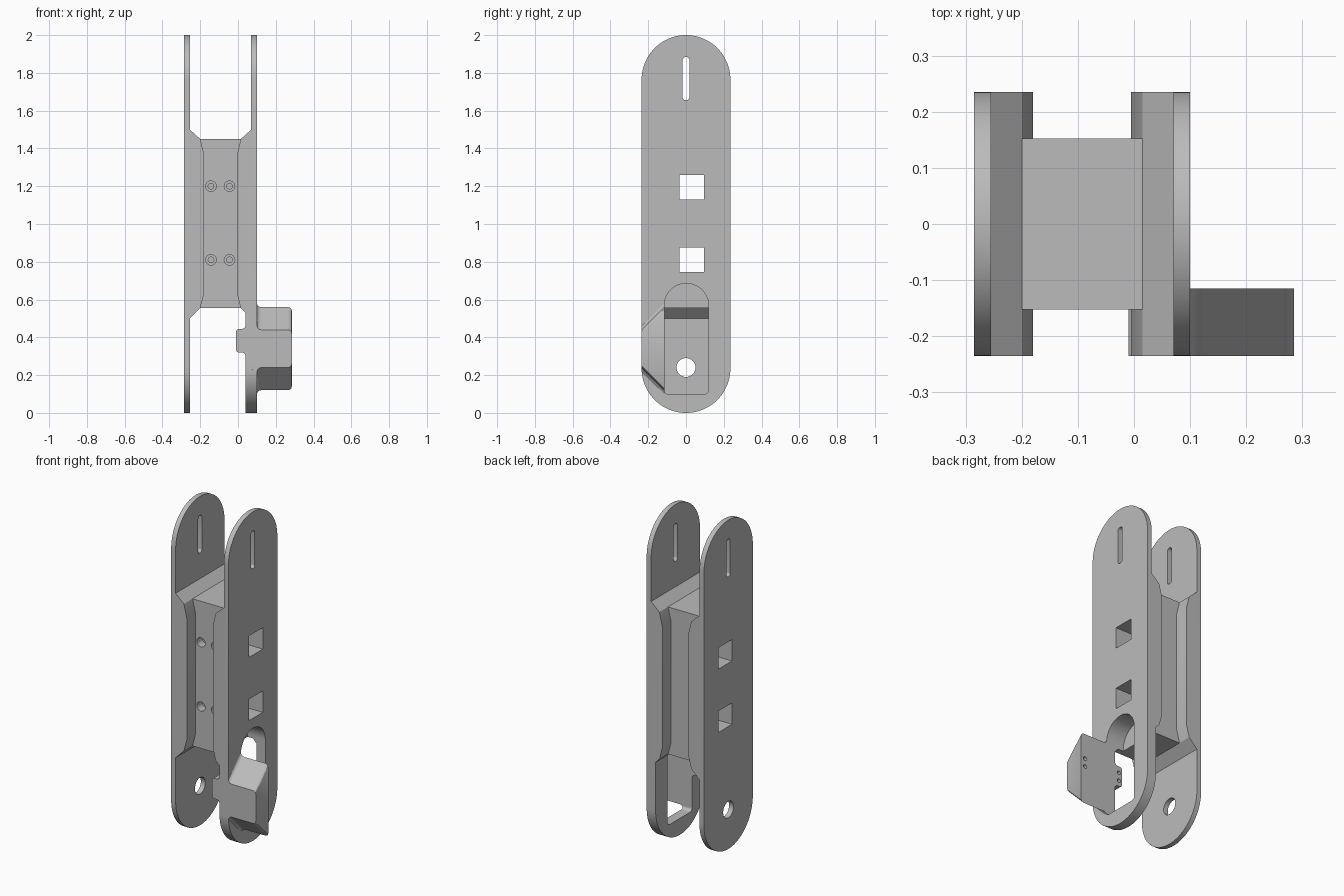
import bpy, bmesh, math
from mathutils import Vector

if "Cube" in bpy.data.objects:
    bpy.data.objects.remove(bpy.data.objects["Cube"])

grey = bpy.data.materials.new("light_grey")
grey.diffuse_color = (0.5, 0.5, 0.5, 1)
grey.use_nodes = True
grey.node_tree.nodes["Principled BSDF"].inputs["Base Color"].default_value = grey.diffuse_color


def loft(name, rings):
    """Solid skinned through matching closed rings of 3D points."""
    bm = bmesh.new()
    vs = [[bm.verts.new(p) for p in r] for r in rings]
    n = len(rings[0])
    bm.faces.new(vs[0])
    bm.faces.new(vs[-1])
    for a, b in zip(vs, vs[1:]):
        for i in range(n):
            j = (i + 1) % n
            bm.faces.new((a[i], a[j], b[j], b[i]))
    bmesh.ops.recalc_face_normals(bm, faces=bm.faces)
    me = bpy.data.meshes.new(name)
    bm.to_mesh(me)
    bm.free()
    me.materials.append(grey)
    ob = bpy.data.objects.new(name, me)
    bpy.context.collection.objects.link(ob)
    return ob


def along_x(name, yz, x0, x1):
    return loft(name, [[(x, y, z) for y, z in yz] for x in (x0, x1)])


def along_y(name, xz, y0, y1):
    return loft(name, [[(x, y, z) for x, z in xz] for y in (y0, y1)])


def arc(cx, cy, r, a0, a1, n=24):
    return [(cx + r * math.cos(math.radians(a0 + (a1 - a0) * i / n)),
             cy + r * math.sin(math.radians(a0 + (a1 - a0) * i / n))) for i in range(n + 1)]


def circle(cx, cy, r, n=32):
    return arc(cx, cy, r, 0, 360, n)[:-1]


def stadium(r, z0, z1, n=32):
    """Upright capsule outline whose ends reach z0 and z1."""
    return arc(0, z1 - r, r, 0, 180, n) + arc(0, z0 + r, r, 180, 360, n)


def rect(a0, a1, b0, b1):
    return [(a0, b0), (a1, b0), (a1, b1), (a0, b1)]


def boolean(ob, cutters, op="DIFFERENCE"):
    for c in cutters:
        c.hide_render = True
        c.hide_set(True)
        m = ob.modifiers.new(c.name, "BOOLEAN")
        m.operation, m.object, m.solver = op, c, "EXACT"


# Cutters shared by the parts
slot = along_x("slot_cutter", stadium(0.018, 1.655, 1.885, 12), -0.5, 0.5)
squares = [along_x("square_cutter", rect(-0.035, 0.095, z, z + 0.13), -0.5, 0.5) for z in (0.745, 1.13)]
pivot = along_x("pivot_cutter", circle(0, 0.24, 0.05), -0.5, 0.0)
window = along_x("window_cutter",
                 arc(0.002, 0.567, 0.118, 0, 180) + arc(-0.096, 0.12, 0.02, 180, 270, 6)
                 + arc(0.1, 0.12, 0.02, 270, 360, 6), -0.02, 0.3)

# Side plates: capsule outline limited to a stepped thickness profile
left_plate = along_x("left_plate", stadium(0.235, 0, 2, 48), -0.4, 0.0)
left_shape = along_y("left_thickness", [
    (-0.285, -0.1), (-0.255, -0.1), (-0.255, 0.5), (-0.2, 0.555), (-0.18, 0.63),
    (-0.18, 1.37), (-0.2, 1.45), (-0.255, 1.5), (-0.255, 2.1), (-0.285, 2.1)], -0.4, 0.4)
boolean(left_plate, [left_shape], "INTERSECT")
boolean(left_plate, [slot, pivot] + squares)

right_plate = along_x("right_plate", stadium(0.235, 0, 2, 48), -0.2, 0.3)
right_shape = along_y("right_thickness", [
    (0.1, -0.1), (0.04, -0.1), (0.04, 0.53), (0.013, 0.558), (-0.005, 0.63),
    (-0.005, 1.37), (0.015, 1.45), (0.07, 1.5), (0.07, 2.1), (0.1, 2.1)], -0.4, 0.4)
boolean(right_plate, [right_shape], "INTERSECT")
boolean(right_plate, [slot, window] + squares)

# Core block joining the plates, with stepped screw holes in the front
core = along_y("core_block", rect(-0.205, 0.02, 0.555, 1.45), -0.152, 0.152)
screws = []
for x in (-0.143, -0.045):
    for z in (0.81, 1.2):
        screws.append(along_y("screw_head_cutter", circle(x, z, 0.028), -0.3, -0.1))
        screws.append(along_y("screw_hole_cutter", circle(x, z, 0.015, 20), -0.3, 0.0))
boolean(core, squares + [window] + screws)

# Outer bracket: sloped section with a flared root and a rounded far end
stations = [(0.05, 0.0), (0.099, 0.022), (0.104, 0.01), (0.111, 0.003), (0.122, 0), (0.265, 0),
            (0.275, -0.003), (0.282, -0.01), (0.285, -0.02)]
bracket = loft("bracket", [[(x, -0.235, 0.24 - o), (x, -0.235, 0.44 + o),
                            (x, -0.115, 0.56 + o), (x, -0.115, 0.12 - o)] for x, o in stations])

# Inner tab with rounded corners and flared root
tab = along_y("inner_tab",
              [(0.06, 0.30), (0.06, 0.465), (0.04, 0.465)] + arc(0.02, 0.465, 0.02, 0, -90, 6)
              + arc(0.005, 0.43, 0.015, 90, 180, 6) + arc(0.005, 0.335, 0.015, 180, 270, 6)
              + arc(0.02, 0.30, 0.02, 90, 0, 6), -0.235, -0.115)

# Small cable holes in the back of the bracket and tab
for part, x in ((bracket, 0.255), (tab, 0.012)):
    boolean(part, [along_y("cable_hole_cutter", circle(x, z, 0.012, 16), -0.18, 0.0)
                   for z in (0.355, 0.405)])

# Apply the cuts, drop the cutters and smooth the curved walls
parts = [left_plate, right_plate, core, bracket, tab]
dg = bpy.context.evaluated_depsgraph_get()
meshes = [bpy.data.meshes.new_from_object(p.evaluated_get(dg)) for p in parts]
for p, me in zip(parts, meshes):
    p.modifiers.clear()
    p.data = me
for ob in list(bpy.data.objects):
    if ob not in parts:
        bpy.data.objects.remove(ob)
bpy.ops.object.select_all(action="DESELECT")
for p in parts:
    p.select_set(True)
bpy.context.view_layer.objects.active = core
bpy.ops.object.shade_smooth_by_angle(angle=math.radians(25))
